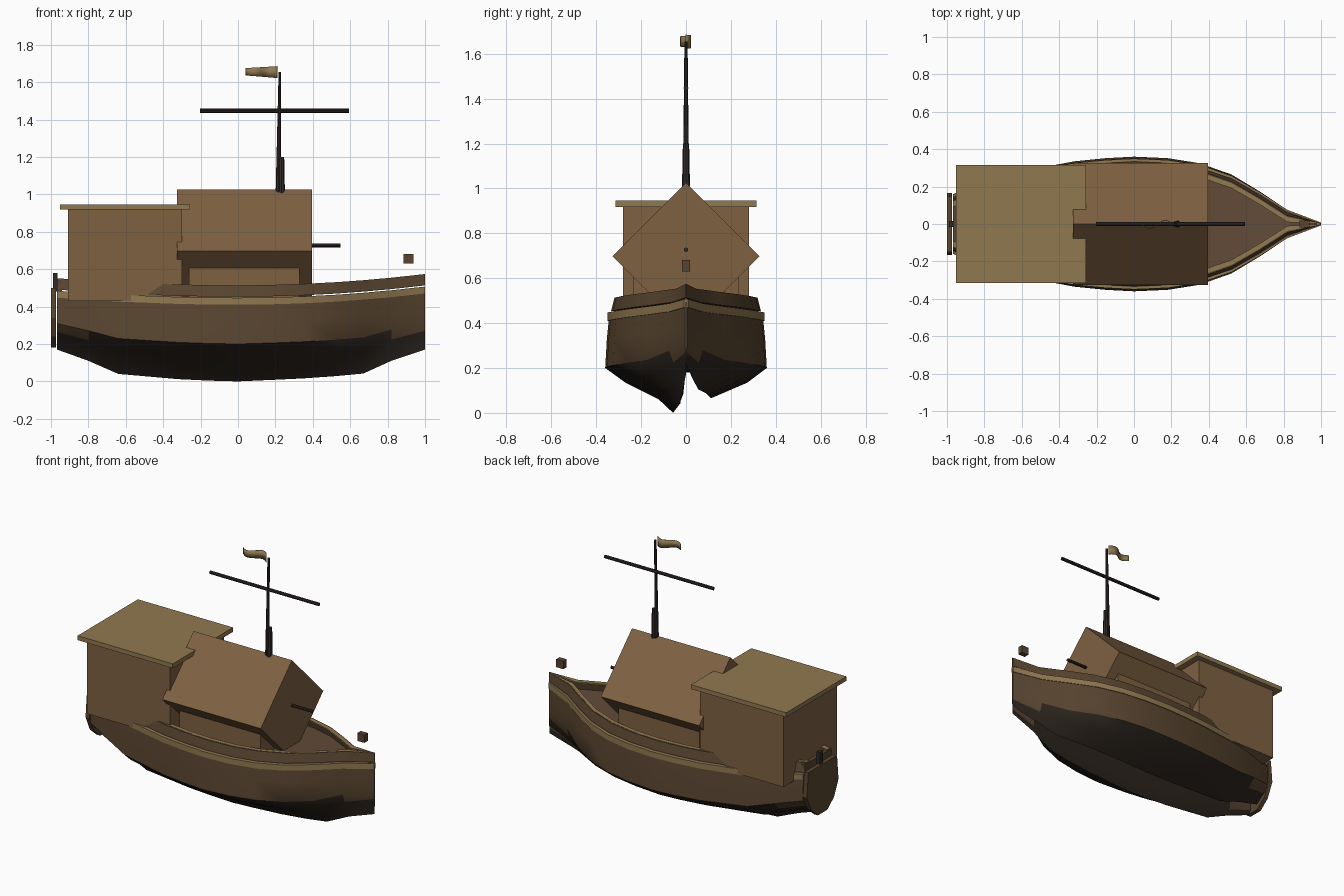
import bpy, bmesh, math
from mathutils import Vector

if "Cube" in bpy.data.objects:
    bpy.data.objects.remove(bpy.data.objects["Cube"])


def mat(name, c):
    m = bpy.data.materials.new(name)
    m.diffuse_color = (*c, 1)
    m.use_nodes = True
    m.node_tree.nodes["Principled BSDF"].inputs["Base Color"].default_value = m.diffuse_color
    return m


HULL = mat("hull_brown", (0.10, 0.06, 0.03))
BILGE = mat("bilge_dark", (0.025, 0.018, 0.013))
WALL = mat("cabin_wood", (0.21, 0.12, 0.055))
ROOF = mat("pale_wood", (0.28, 0.19, 0.08))
SPAR = mat("spar_dark", (0.03, 0.022, 0.02))
DECK = mat("deck_wood", (0.12, 0.07, 0.04))

# Stations along the hull: x, half width, bottom z
STATIONS = [(-0.967, .16, .17), (-.8, .225, .11), (-.64, .275, .04), (-.32, .335, .012),
            (-.15, .352, .004), (0, .36, 0), (.18, .352, .008), (.35, .325, .016),
            (.52, .265, .028), (.67, .175, .042), (.82, .075, .11), (1, .004, .17)]


def sheer(x):
    return .435 + (.06 if x > 0 else .04) * x * x


def finish(name, bm, m, smooth=None):
    bmesh.ops.recalc_face_normals(bm, faces=bm.faces)
    me = bpy.data.meshes.new(name)
    bm.to_mesh(me)
    bm.free()
    ob = bpy.data.objects.new(name, me)
    bpy.context.collection.objects.link(ob)
    me.materials.append(m)
    if smooth:
        bpy.ops.object.select_all(action='DESELECT')
        ob.select_set(True)
        bpy.context.view_layer.objects.active = ob
        bpy.ops.object.shade_smooth_by_angle(angle=math.radians(smooth))
    return ob


def loft(name, section, m, closed=False, caps=False, smooth=40):
    """Skin a cross-section function over all hull stations."""
    bm = bmesh.new()
    rings = [[bm.verts.new((x, y, z)) for y, z in section(x, w, b)] for x, w, b in STATIONS]
    n = len(rings[0])
    for a, b in zip(rings, rings[1:]):
        for i in range(n if closed else n - 1):
            j = (i + 1) % n
            bm.faces.new((a[i], a[j], b[j], b[i]))
    if caps:
        bm.faces.new(rings[0])
        bm.faces.new(rings[-1])
    return finish(name, bm, m, smooth)


def box(name, x, y, z, m):
    bm = bmesh.new()
    bmesh.ops.create_cube(bm, size=1)
    for v in bm.verts:
        v.co = [lo + (c + .5) * (hi - lo) for c, (lo, hi) in zip(v.co, (x, y, z))]
    return finish(name, bm, m)


def rod(name, a, b, r1, r2, m, sides=8):
    a, b = Vector(a), Vector(b)
    bm = bmesh.new()
    bmesh.ops.create_cone(bm, cap_ends=True, segments=sides, radius1=r1, radius2=r2, depth=(b - a).length)
    q = (b - a).to_track_quat('Z', 'Y')
    for v in bm.verts:
        v.co = q @ v.co + (a + b) / 2
    return finish(name, bm, m, 40)


# Hull: uneven twin-keeled section (width fraction, height fraction)
PROFILE = [(-.95, 1), (-.98, .75), (-1, .46), (-.75, .31), (-.34, .14), (-.16, 0), (-.07, .1),
           (-.01, .42), (.1, .42), (.17, .26), (.31, .15), (.76, .31), (1, .46), (.98, .75), (.95, 1)]


def hull_section(x, w, b):
    return [(p * w, b + f * (sheer(x) - b)) for p, f in PROFILE]


hull = loft("hull", hull_section, HULL, closed=True, caps=True)
hull.data.materials.append(BILGE)
for p in hull.data.polygons:
    if len(p.vertices) == 4 and all(hull.data.vertices[i].co.z < .29 for i in p.vertices):
        p.material_index = 1

# Deck
loft("deck", lambda x, w, b: [(-w * .93, sheer(x) + .015), (w * .93, sheer(x) + .015)], DECK)


# Rub rails, bulwarks and cap rails on both sides
def strip(s, inner, outer, lo, hi, lean=0):
    def section(x, w, b):
        z = sheer(x)
        yi, yo = max(w * .96 - inner, 0), max(w * .96 + outer, .003)
        k = min(lean, yi)
        return [(s * yi, z + lo), (s * yo, z + lo), (s * (yo - k), z + hi), (s * (yi - k), z + hi)]
    return section


for side, s in (("right", -1), ("left", 1)):
    loft(side + "_rub_rail", strip(s, .02, .004, -.025, .012), ROOF, True, True, 30)
    loft(side + "_bulwark", strip(s, .03, -.012, .018, .078, .015), HULL, True, True, 30)
    loft(side + "_cap_rail", strip(s, .062, -.035, .07, .079), ROOF, True, True, 30)

# Stern plate, shaped like the end of the hull, and rear rail
bm = bmesh.new()
outline = [(-.15, .50), (-.165, .34), (-.12, .24), (-.05, .18), (.05, .18), (.12, .24), (.165, .34), (.15, .50)]
face = bm.faces.new([bm.verts.new((-1, y, z)) for y, z in outline])
ext = bmesh.ops.extrude_face_region(bm, geom=[face])["geom"]
bmesh.ops.translate(bm, verts=[v for v in ext if isinstance(v, bmesh.types.BMVert)], vec=(.028, 0, 0))
finish("stern_plate", bm, HULL)
box("stern_rail", (-.967, -.94), (-.14, .14), (.48, .54), HULL)
box("stern_post", (-.99, -.965), (-.015, .015), (.48, .58), SPAR)

# Wheelhouse and flat roof
box("wheelhouse", (-.91, -.3), (-.28, .28), (.43, .92), WALL)
box("wheelhouse_roof", (-.953, -.257), (-.315, .315), (.918, .947), ROOF)

# Mid cabin: low base with a four-sided canopy lying along the boat
box("cabin_base", (-.262, .328), (-.235, .235), (.43, .612), WALL)
canopy = rod("cabin_canopy", (-.325, 0, .698), (.395, 0, .698), .327, .327, WALL, 4)
top = max(v.co.z for v in canopy.data.vertices)
if top < 1.0:  # stand the square section on its corner
    c, k = math.cos(math.pi / 4), math.sin(math.pi / 4)
    for v in canopy.data.vertices:
        y, z = v.co.y, v.co.z - .698
        v.co.y, v.co.z = c * y - k * z, k * y + c * z + .698

# Mast, yard and front rod
rod("mast_foot", (.233, 0, 1.0), (.233, 0, 1.2), .018, .014, SPAR)
rod("mast", (.215, 0, 1.0), (.224, 0, 1.655), .014, .007, SPAR)
rod("yard", (-.203, 0, 1.447), (.594, 0, 1.447), .011, .011, SPAR)
rod("front_rod", (.38, 0, .727), (.547, 0, .727), .01, .01, SPAR)

# Bow lantern
box("bow_lantern", (.885, .937), (-.018, .018), (.63, .682), HULL)

# Waving flag
bm = bmesh.new()
pairs = []
for i in range(13):
    t = i / 12
    x, y = .21 - .168 * t, .022 * math.sin(t * 2 * math.pi)
    pairs.append([bm.verts.new((x, y, 1.622 + .014 * t)), bm.verts.new((x, y, 1.685 - .01 * t))])
for a, b in zip(pairs, pairs[1:]):
    bm.faces.new((a[0], a[1], b[1], b[0]))
flag = finish("flag", bm, ROOF, 60)
flag.modifiers.new("thickness", 'SOLIDIFY').thickness = .004
